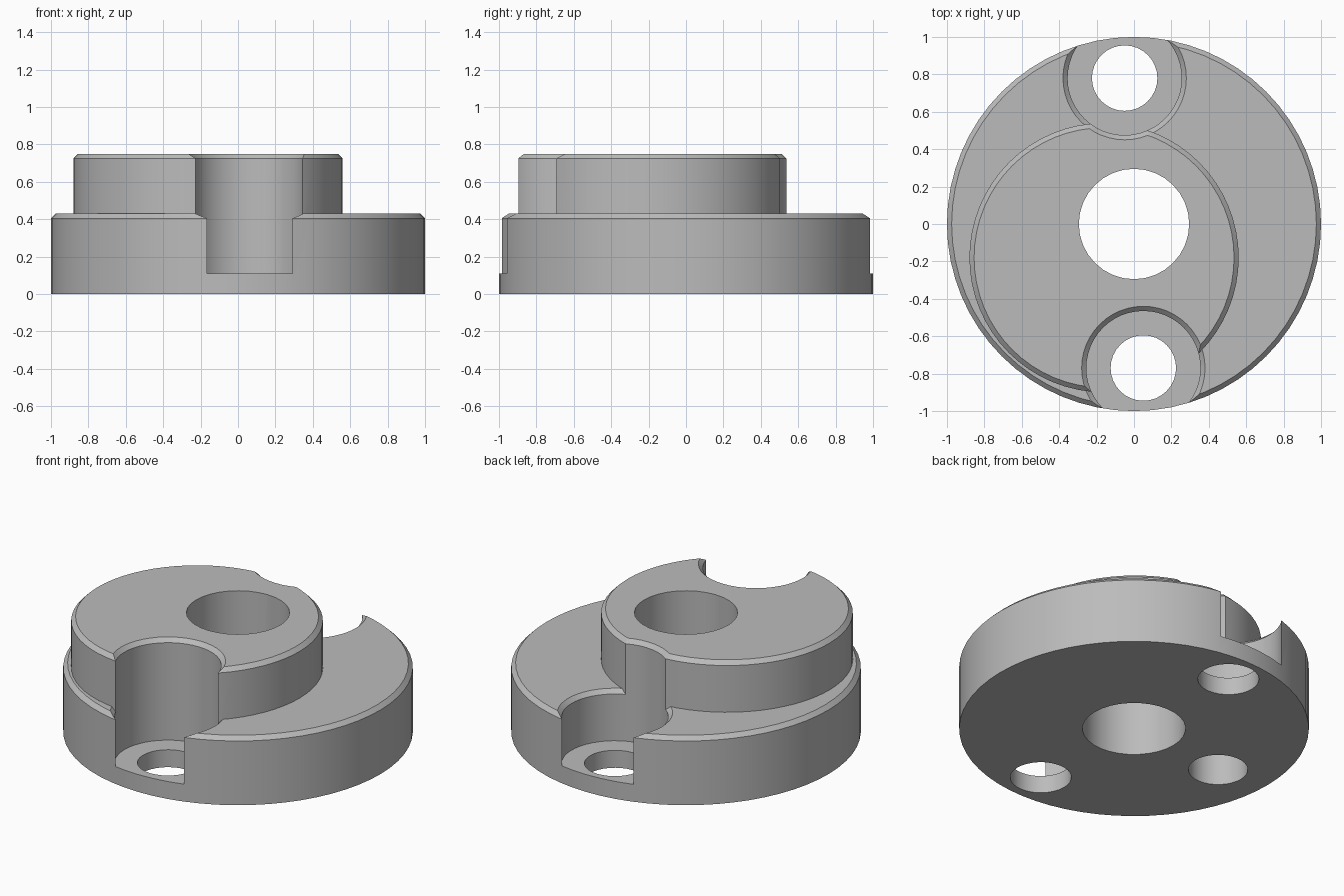
import bpy, bmesh, math

if "Cube" in bpy.data.objects:
    bpy.data.objects.remove(bpy.data.objects["Cube"], do_unlink=True)

steel = bpy.data.materials.new("plain grey")
steel.use_nodes = True
GREY = (0.5, 0.5, 0.5, 1)
steel.diffuse_color = GREY
steel.node_tree.nodes["Principled BSDF"].inputs["Base Color"].default_value = GREY


def turned(name, center, profile, sides):
    """Closed solid turned about a vertical axis from (radius, height) pairs."""
    bm = bmesh.new()
    rings = []
    for r, z in profile:
        rings.append([bm.verts.new((center[0] + r * math.cos(2 * math.pi * i / sides),
                                    center[1] + r * math.sin(2 * math.pi * i / sides), z))
                      for i in range(sides)])
    for low, high in zip(rings, rings[1:]):
        for i in range(sides):
            j = (i + 1) % sides
            bm.faces.new((low[i], low[j], high[j], high[i]))
    bm.faces.new(rings[0][::-1])
    bm.faces.new(rings[-1])
    mesh = bpy.data.meshes.new(name)
    bm.to_mesh(mesh)
    bm.free()
    mesh.materials.append(steel)
    obj = bpy.data.objects.new(name, mesh)
    bpy.context.collection.objects.link(obj)
    return obj


def combine(target, tool, operation):
    """Apply a boolean and discard the tool."""
    mod = target.modifiers.new("boolean", "BOOLEAN")
    mod.operation, mod.object, mod.solver = operation, tool, "EXACT"
    bpy.context.view_layer.objects.active = target
    bpy.ops.object.modifier_apply(modifier=mod.name)
    bpy.data.objects.remove(tool, do_unlink=True)


BASE_TOP, TIER_TOP, EDGE = 0.43, 0.75, 0.025
NOTCH, FLOOR = 0.305, 0.11
BOLTS = [(-0.05, 0.78), (0.05, -0.77)]

# Round base with a chamfered rim
base = turned("eccentric_hub", (0, 0),
              [(1, 0), (1, BASE_TOP - EDGE), (1 - EDGE, BASE_TOP)], 64)

# Chamfer of the bolt notches on the base
for spot in BOLTS:
    flare = turned("base_flare", spot,
                   [(NOTCH - EDGE, BASE_TOP - 2 * EDGE), (NOTCH + 2 * EDGE, BASE_TOP + EDGE)], 48)
    combine(base, flare, "DIFFERENCE")

# Off-centre raised tier
tier = turned("tier", (-0.16, -0.18),
              [(0.72, 0.3), (0.72, TIER_TOP - EDGE), (0.72 - EDGE, TIER_TOP)], 64)
combine(base, tier, "UNION")

# Bolt notches, flared at the tier top, and their through holes
for spot in BOLTS:
    notch = turned("notch", spot,
                   [(NOTCH, FLOOR), (NOTCH, TIER_TOP - EDGE), (NOTCH + 2 * EDGE, TIER_TOP + EDGE)], 48)
    combine(base, notch, "DIFFERENCE")
    combine(base, turned("bolt_hole", spot, [(0.175, -0.1), (0.175, 0.2)], 32), "DIFFERENCE")

# Central bore and blind pin hole underneath
combine(base, turned("bore", (0, 0), [(0.295, -0.1), (0.295, 1)], 32), "DIFFERENCE")
combine(base, turned("pin_hole", (-0.67, -0.05), [(0.17, -0.1), (0.17, 0.25)], 32), "DIFFERENCE")

bpy.ops.object.select_all(action="DESELECT")
base.select_set(True)
bpy.context.view_layer.objects.active = base
bpy.ops.object.shade_smooth_by_angle(angle=math.radians(30))
